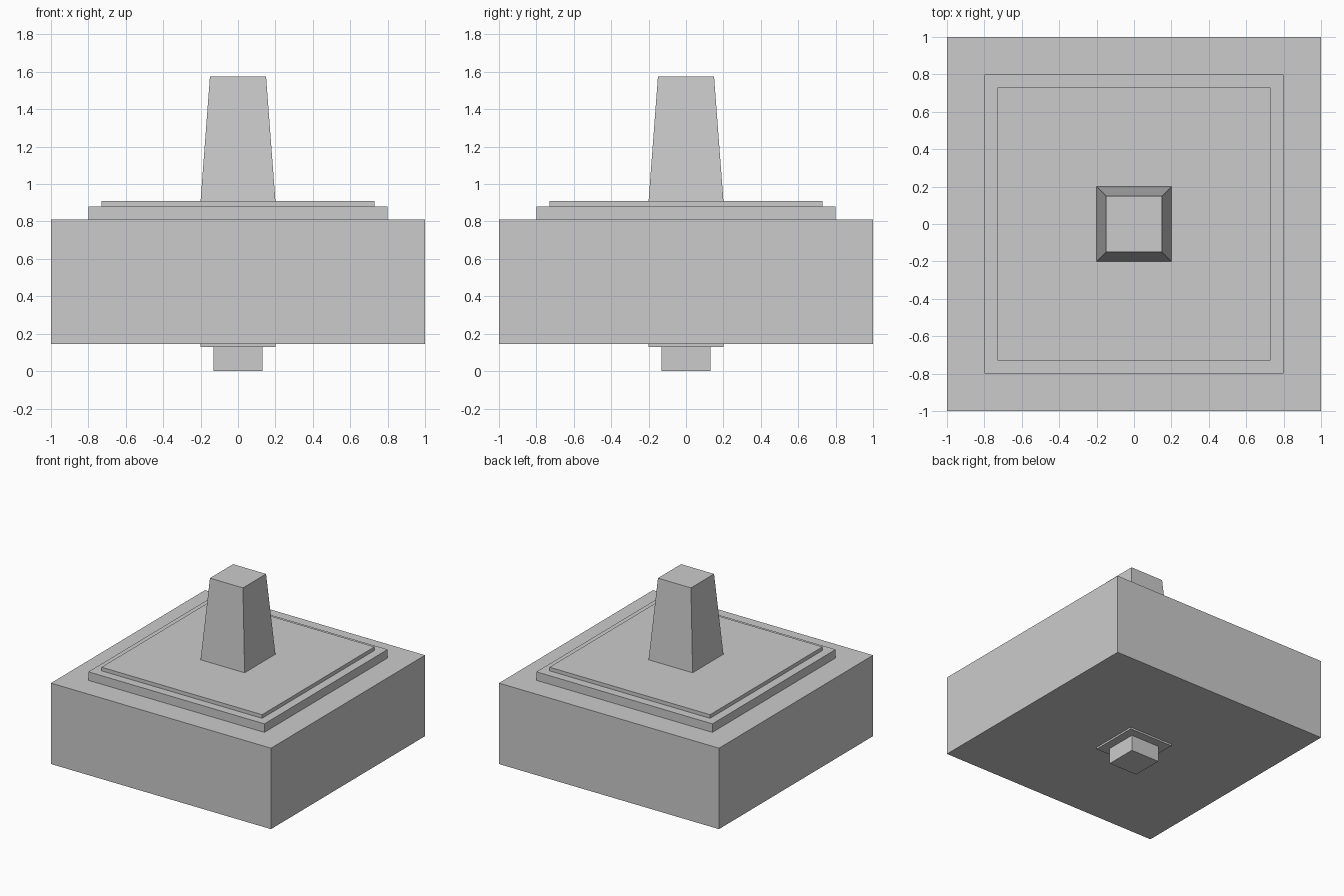
import bpy
import bmesh

if "Cube" in bpy.data.objects:
    bpy.data.objects.remove(bpy.data.objects["Cube"])


def square_block(name, z0, z1, half_bottom, half_top=None):
    """Square block from z0 to z1, tapering if half_top differs."""
    half_top = half_bottom if half_top is None else half_top
    bm = bmesh.new()
    bmesh.ops.create_cube(bm, size=2)
    for v in bm.verts:
        half, z = (half_top, z1) if v.co.z > 0 else (half_bottom, z0)
        v.co = (v.co.x * half, v.co.y * half, z)
    mesh = bpy.data.meshes.new(name)
    bm.to_mesh(mesh)
    bm.free()
    obj = bpy.data.objects.new(name, mesh)
    bpy.context.collection.objects.link(obj)
    return obj


# Underside peg and its collar
square_block("bottom_peg", 0.0, 0.13, 0.13)
square_block("bottom_collar", 0.13, 0.145, 0.2)

# Main slab
square_block("main_body", 0.145, 0.81, 1.0)

# Stepped plates on top
square_block("lower_step", 0.81, 0.88, 0.8)
square_block("upper_step", 0.88, 0.91, 0.73)

# Tapered post
square_block("tapered_post", 0.91, 1.575, 0.2, 0.15)
